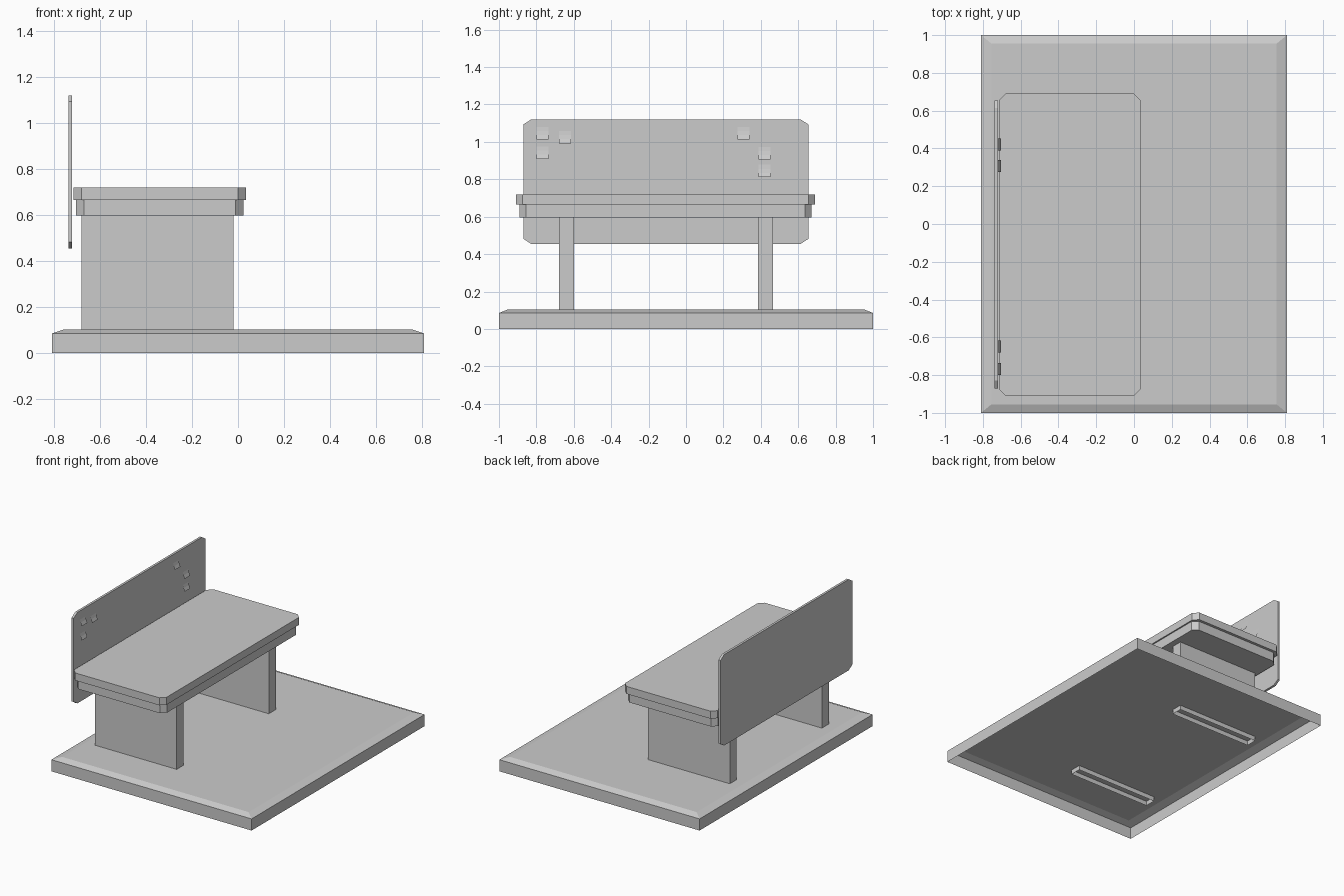
import bpy, bmesh

cube = bpy.data.objects.get("Cube")
if cube:
    bpy.data.objects.remove(cube, do_unlink=True)

grey = bpy.data.materials.new("plain_grey")
grey.use_nodes = True
colour = (0.6, 0.6, 0.6, 1)
grey.diffuse_color = colour
grey.node_tree.nodes["Principled BSDF"].inputs["Base Color"].default_value = colour


def finish(name, bm, closed=True):
    if closed:
        bmesh.ops.recalc_face_normals(bm, faces=bm.faces)
    mesh = bpy.data.meshes.new(name)
    bm.to_mesh(mesh)
    bm.free()
    mesh.materials.append(grey)
    obj = bpy.data.objects.new(name, mesh)
    bpy.context.collection.objects.link(obj)
    return obj


def loft(name, loops, open_bottom=False):
    """Join matching loops of points, from the first to the last."""
    bm = bmesh.new()
    rings = [[bm.verts.new(p) for p in loop] for loop in loops]
    n = len(rings[0])
    for a, b in zip(rings, rings[1:]):
        for i in range(n):
            j = (i + 1) % n
            bm.faces.new((a[i], a[j], b[j], b[i]))
    bm.faces.new(rings[-1])
    if not open_bottom:
        bm.faces.new(rings[0][::-1])
    return finish(name, bm)


def cut_rect(u0, u1, v0, v1, cu=0, cv=0):
    """Counter-clockwise rectangle, with optional cut corners."""
    if not cu:
        return [(u0, v0), (u1, v0), (u1, v1), (u0, v1)]
    return [(u0 + cu, v0), (u1 - cu, v0), (u1, v0 + cv), (u1, v1 - cv),
            (u1 - cu, v1), (u0 + cu, v1), (u0, v1 - cv), (u0, v0 + cv)]


def at_z(outline, z):
    return [(x, y, z) for x, y in outline]


# Hollow base with a sloped top edge
outer = cut_rect(-0.81, 0.81, -1, 1)
inner = cut_rect(-0.755, 0.755, -0.955, 0.955)
loft("base", [at_z(outer, 0), at_z(outer, 0.085), at_z(inner, 0.103)], True)

# Panel legs, open underneath and set through the base
for name, y in (("front_leg", -0.68), ("back_leg", 0.385)):
    leg = cut_rect(-0.68, -0.02, y, y + 0.08)
    loft(name, [at_z(leg, 0.07), at_z(leg, 0.6)], True)

# Table top in two layers
lower = cut_rect(-0.705, 0.025, -0.89, 0.67, 0.035, 0.035)
loft("table_apron", [at_z(lower, 0.597), at_z(lower, 0.665)])
upper = cut_rect(-0.715, 0.035, -0.91, 0.69, 0.035, 0.035)
loft("table_top", [at_z(upper, 0.665), at_z(upper, 0.72)])

# Upright back board
board = cut_rect(-0.87, 0.655, 0.455, 1.12, 0.042, 0.027)
loft("back_board", [[(x, y, z) for y, z in board] for x in (-0.738, -0.721)])

# Paper notes curling away from the board
profile = ((0, 0), (0.003, -0.022), (0.008, -0.043), (0.017, -0.067))
notes = ((-0.768, 1.08), (-0.648, 1.058), (-0.768, 0.976),
         (0.308, 1.08), (0.42, 0.972), (0.42, 0.878))
for i, (y, top) in enumerate(notes):
    bm = bmesh.new()
    rows = [[bm.verts.new((-0.721 + dx, y + s * 0.032, top + dz))
             for s in (-1, 1)] for dx, dz in profile]
    for a, b in zip(rows, rows[1:]):
        bm.faces.new((a[0], b[0], b[1], a[1]))
    finish(f"note_{i + 1}", bm, closed=False)
